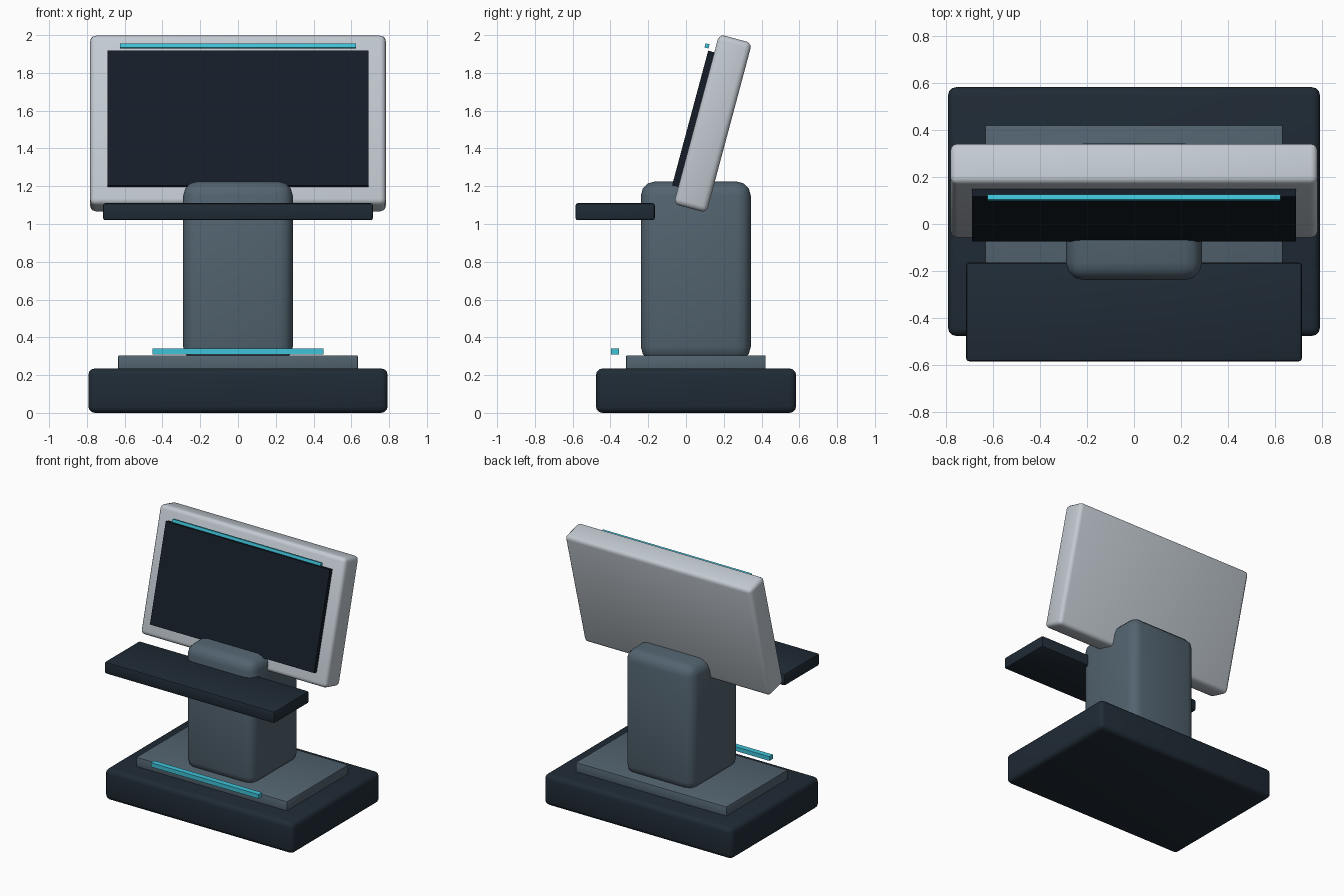
import bpy
from math import radians
from mathutils import Matrix, Vector

if "Cube" in bpy.data.objects:
    bpy.data.objects.remove(bpy.data.objects["Cube"])


def material(name, rgb):
    m = bpy.data.materials.new(name)
    m.diffuse_color = (*rgb, 1.0)
    m.use_nodes = True
    m.node_tree.nodes["Principled BSDF"].inputs["Base Color"].default_value = m.diffuse_color
    return m


DARK = material("dark_navy", (0.014, 0.024, 0.036))
SLATE = material("slate", (0.085, 0.125, 0.16))
SILVER = material("silver", (0.54, 0.59, 0.64))
GLASS = material("black_glass", (0.007, 0.012, 0.02))
CYAN = material("cyan_light", (0.05, 0.55, 0.7))


def box(name, size, centre, mat, bevel=0.0, segments=3, frame=None):
    """Box with rounded edges, optionally placed in a tilted frame."""
    bpy.ops.mesh.primitive_cube_add(size=1)
    ob = bpy.context.object
    ob.name = name
    ob.data.transform(Matrix.Diagonal((*size, 1.0)))
    ob.data.materials.append(mat)
    ob.matrix_world = (frame or Matrix()) @ Matrix.Translation(Vector(centre))
    if bevel:
        mod = ob.modifiers.new("rounded_edges", "BEVEL")
        mod.width = bevel
        mod.segments = segments
        bpy.ops.object.modifier_apply(modifier=mod.name)
        bpy.ops.object.shade_smooth_by_angle(angle=radians(35))
    return ob


# Foot and plinth
box("base", (1.585, 1.06, 0.235), (0, 0.053, 0.1175), DARK, 0.035)
box("plinth", (1.27, 0.74, 0.09), (0, 0.052, 0.26), SLATE, 0.008, 2)
box("base_light", (0.905, 0.042, 0.032), (0, -0.377, 0.325), CYAN)

# Column and tray
box("column", (0.58, 0.582, 0.95), (0, 0.052, 0.75), SLATE, 0.075)
box("tray", (1.43, 0.42, 0.09), (0, -0.375, 1.065), DARK, 0.012, 2)

# Display head, leaning back 15 degrees
head = Matrix.Translation((0, 0.142, 1.532)) @ Matrix.Rotation(radians(-15), 4, "X")
box("display_body", (1.565, 0.18, 0.93), (0, 0, 0), SILVER, 0.03, 3, head)
box("display_screen", (1.38, 0.045, 0.738), (0, -0.101, -0.003), GLASS, frame=head)
box("display_light", (1.25, 0.022, 0.023), (0, -0.136, 0.389), CYAN, frame=head)
